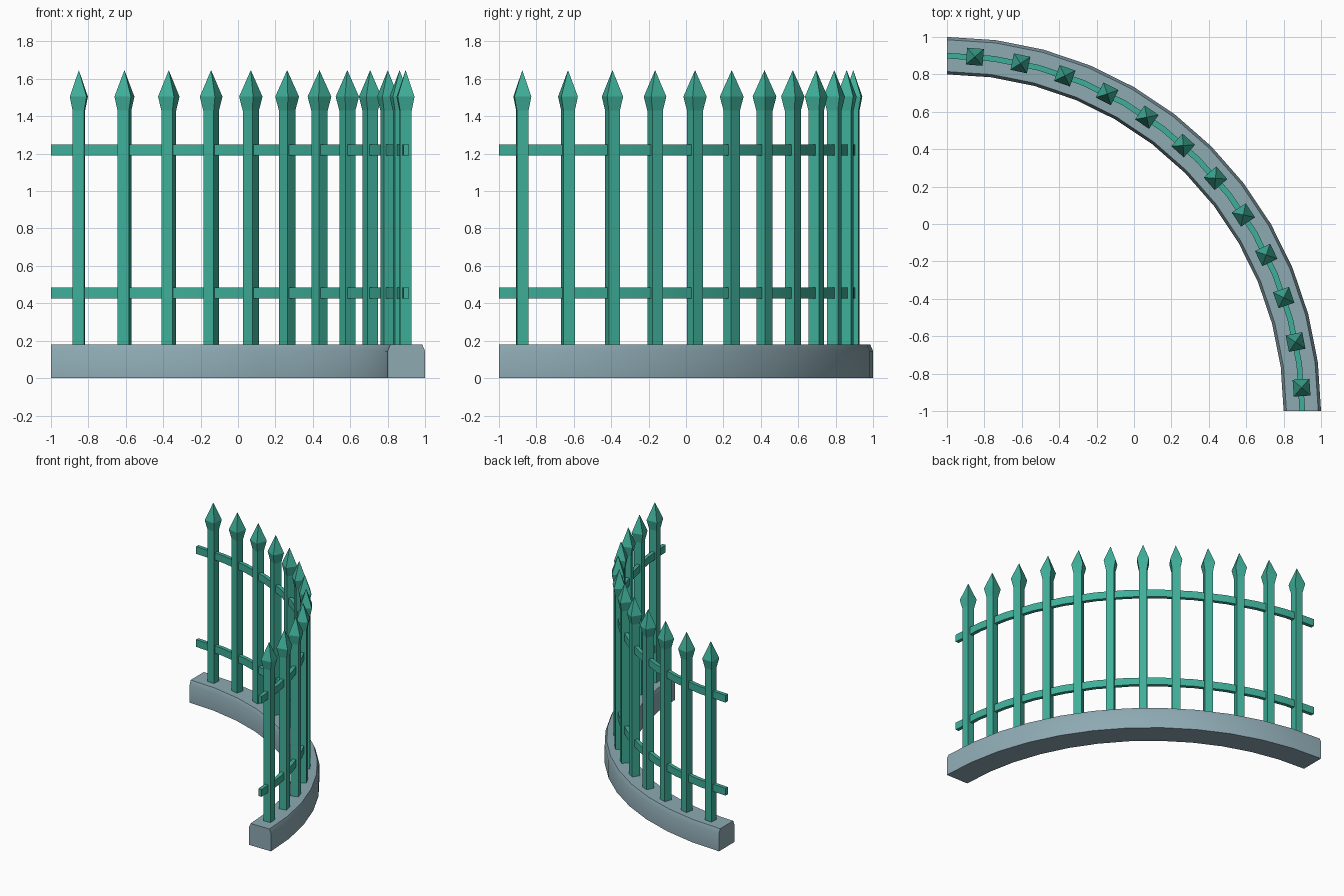
import bpy, bmesh, math

if "Cube" in bpy.data.objects:
    bpy.data.objects.remove(bpy.data.objects["Cube"])

CX, CY, R = -1.0, -1.0, 1.9      # arc centre and fence radius


def material(name, colour):
    m = bpy.data.materials.new(name)
    m.diffuse_color = (*colour, 1)
    m.use_nodes = True
    m.node_tree.nodes["Principled BSDF"].inputs["Base Color"].default_value = m.diffuse_color
    return m


teal = material("teal_paint", (0.05, 0.43, 0.32))
stone = material("blue_grey_stone", (0.27, 0.40, 0.45))


def loft(name, rings, mat, smooth=False):
    """Skin a list of equal-length rings and cap both ends."""
    bm = bmesh.new()
    vs = [[bm.verts.new(p) for p in ring] for ring in rings]
    n = len(rings[0])
    for a, b in zip(vs, vs[1:]):
        for i in range(n):
            j = (i + 1) % n
            bm.faces.new((a[i], a[j], b[j], b[i]))
    bm.faces.new(vs[0][::-1])
    bm.faces.new(vs[-1])
    bmesh.ops.remove_doubles(bm, verts=bm.verts, dist=1e-5)
    bmesh.ops.recalc_face_normals(bm, faces=bm.faces)
    me = bpy.data.meshes.new(name)
    bm.to_mesh(me)
    bm.free()
    me.materials.append(mat)
    ob = bpy.data.objects.new(name, me)
    bpy.context.collection.objects.link(ob)
    if smooth:
        bpy.ops.object.select_all(action='DESELECT')
        ob.select_set(True)
        bpy.context.view_layer.objects.active = ob
        bpy.ops.object.shade_smooth_by_angle(angle=math.radians(30))
    return ob


def sweep(name, profile, mat, segments=12):
    """Sweep a (radial offset, z) profile round the quarter arc."""
    rings = []
    for k in range(segments + 1):
        a = math.pi / 2 * k / segments
        rings.append([(CX + (R + r) * math.cos(a), CY + (R + r) * math.sin(a), z)
                      for r, z in profile])
    return loft(name, rings, mat, True)


# Curved plinth with chamfered top edges
sweep("plinth", [(-0.1, 0), (0.1, 0), (0.1, 0.145), (0.085, 0.18),
                 (-0.085, 0.18), (-0.1, 0.145)], stone)

# Two curved rails
for name, z in (("lower_rail", 0.455), ("upper_rail", 1.22)):
    sweep(name, [(-0.015, z - 0.03), (0.015, z - 0.03),
                 (0.015, z + 0.03), (-0.015, z + 0.03)], teal)


def square_stack(name, levels):
    """Square-section part from (half width, z) levels."""
    return loft(name, [[(w * sx, w * sy, z) for sx, sy in
                        ((-1, -1), (1, -1), (1, 1), (-1, 1))]
                       for w, z in levels], teal)


# Pickets with spear tips, each turned to follow the arc
for i in range(12):
    a = math.radians(3.77 + 7.43 * i)
    for ob in (square_stack(f"picket_{i + 1}", [(0.031, 0.16), (0.031, 1.435)]),
               square_stack(f"spear_tip_{i + 1}",
                            [(0.031, 1.43), (0.045, 1.505), (0.0005, 1.645)])):
        ob.location = (CX + R * math.cos(a), CY + R * math.sin(a), 0)
        ob.rotation_euler.z = a
